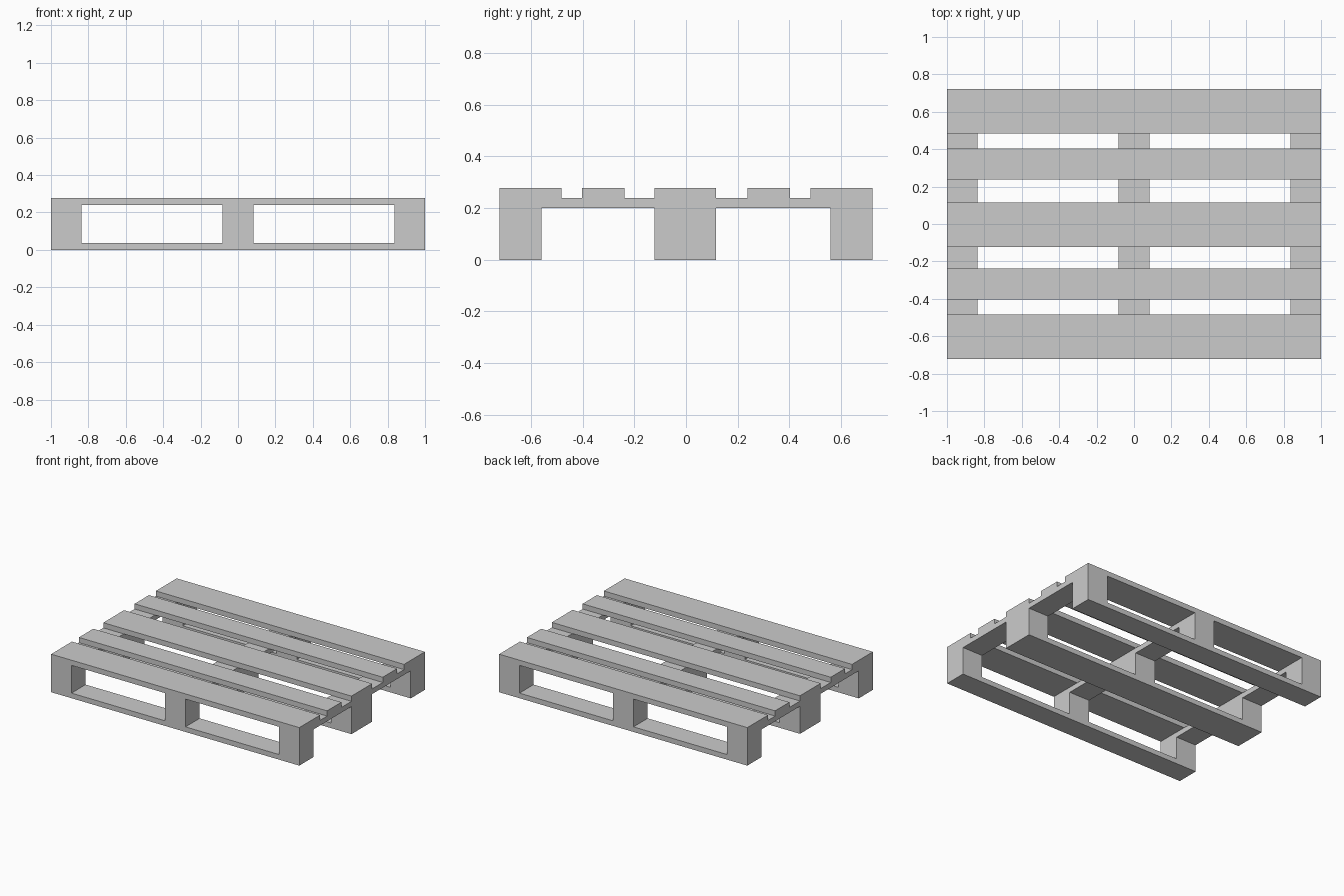
import bpy, bmesh
from mathutils import Matrix, Vector

if "Cube" in bpy.data.objects:
    bpy.data.objects.remove(bpy.data.objects["Cube"])


def box(name, x0, x1, y0, y1, z0, z1):
    """Axis-aligned timber given by its extents."""
    bm = bmesh.new()
    bmesh.ops.create_cube(bm, size=1)
    bm.transform(Matrix.Diagonal((x1 - x0, y1 - y0, z1 - z0, 1)))
    mesh = bpy.data.meshes.new(name)
    bm.to_mesh(mesh)
    bm.free()
    ob = bpy.data.objects.new(name, mesh)
    ob.location = Vector((x0 + x1, y0 + y1, z0 + z1)) / 2
    bpy.context.collection.objects.link(ob)
    return ob


W = 0.7225                                   # half depth
Z_RUNNER, Z_BLOCK, Z_CROSS, Z_TOP = 0.037, 0.201, 0.239, 0.277

columns = {"left": (-1, -0.836), "middle": (-0.083, 0.083), "right": (0.836, 1)}
rows = {"front": (-W, -0.56), "centre": (-0.122, 0.116), "back": (0.56, W)}
deck = {"front": (-W, -0.483), "front_inner": (-0.403, -0.238),
        "centre": (-0.122, 0.116), "back_inner": (0.238, 0.403),
        "back": (0.483, W)}

# Bottom runners with three spacer blocks on each
for row, (y0, y1) in rows.items():
    box(f"{row}_runner", -1, 1, y0, y1, 0, Z_RUNNER)
    for col, (x0, x1) in columns.items():
        box(f"{row}_{col}_block", x0, x1, y0, y1, Z_RUNNER, Z_BLOCK)

# Cross boards lying over the blocks
for col, (x0, x1) in columns.items():
    box(f"{col}_cross_board", x0, x1, -W, W, Z_BLOCK, Z_CROSS)

# Deck boards
for name, (y0, y1) in deck.items():
    box(f"{name}_deck_board", -1, 1, y0, y1, Z_CROSS, Z_TOP)
